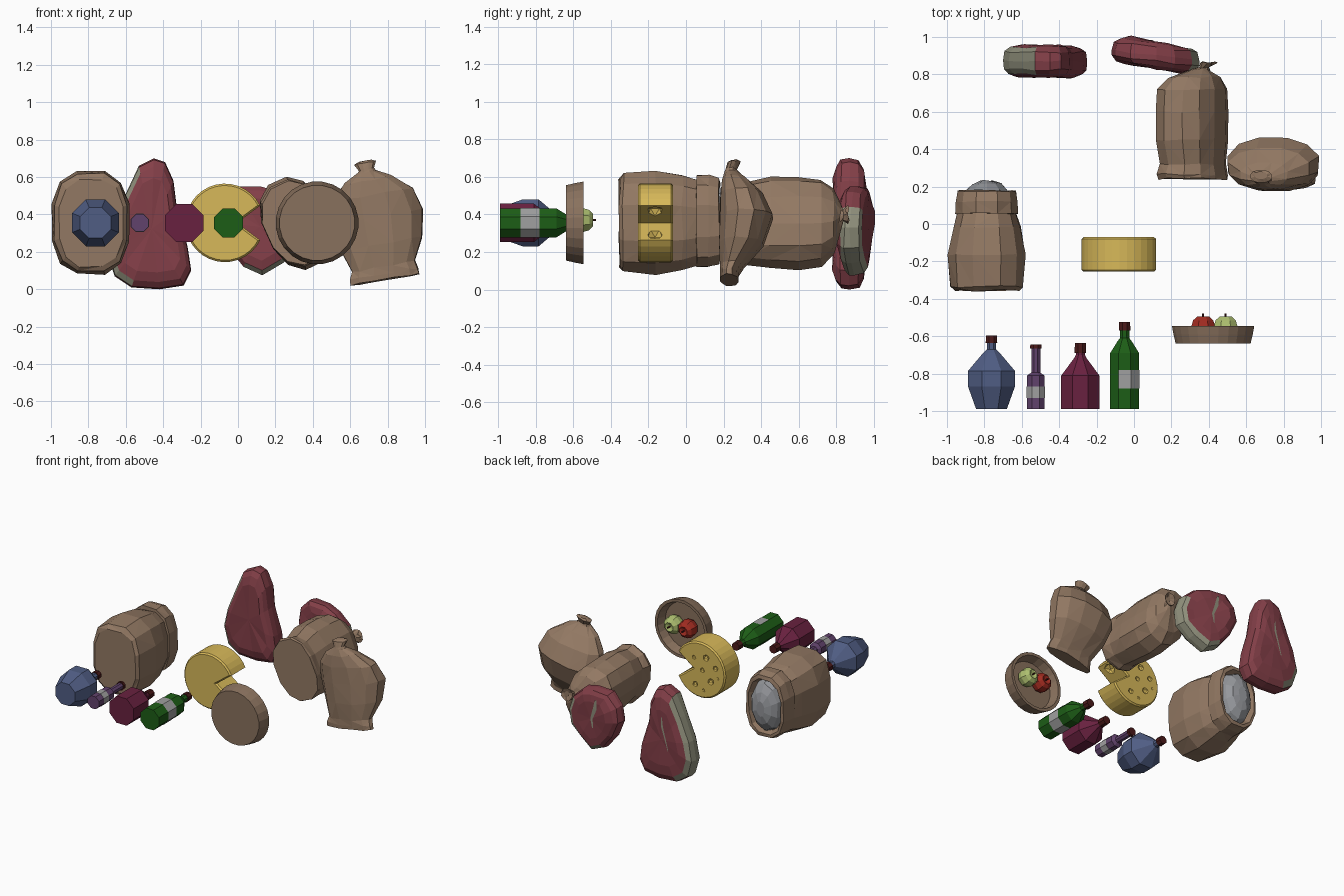
import bpy, bmesh, random
from math import cos, sin, pi, radians
from mathutils import Matrix, Vector

if "Cube" in bpy.data.objects:
    bpy.data.objects.remove(bpy.data.objects["Cube"])

random.seed(4)
Z0 = 0.355  # shared height of the round items


def mat(name, r, g, b):
    m = bpy.data.materials.new(name)
    m.diffuse_color = (r, g, b, 1)
    m.use_nodes = True
    m.node_tree.nodes["Principled BSDF"].inputs["Base Color"].default_value = m.diffuse_color
    return m


burlap = mat("burlap", .29, .19, .125)
flour_m = mat("flour", .30, .31, .33)
wood = mat("wood", .25, .165, .11)
meat_m = mat("meat", .23, .05, .065)
fat_m = mat("fat", .29, .29, .21)
cheese_m = mat("cheese", .68, .48, .10)
cap_m = mat("cap", .07, .01, .01)
label_m = mat("label", .35, .35, .35)
blue = mat("blue_glass", .08, .11, .23)
purple = mat("purple_glass", .12, .055, .15)
maroon = mat("maroon_glass", .14, .015, .05)
green = mat("green_glass", .012, .11, .008)
red_m = mat("red_skin", .36, .025, .015)
lime_m = mat("green_skin", .42, .52, .16)


def finish(bm, name, mats):
    bmesh.ops.recalc_face_normals(bm, faces=bm.faces)
    me = bpy.data.meshes.new(name)
    bm.to_mesh(me)
    bm.free()
    for m in mats:
        me.materials.append(m)
    ob = bpy.data.objects.new(name, me)
    bpy.context.collection.objects.link(ob)
    return ob


def loft(name, rings, n, m, power=2.0, twist=0.0, jitter=0.0, xf=None, tri=False):
    """Rings are (y, centre x, centre z, half width, half height) along +y."""
    bm = bmesh.new()
    loops = []
    for y, cx, cz, rx, rz in rings:
        loop = []
        for k in range(n):
            a = 2 * pi * (k + .5) / n
            c, s = cos(a), sin(a)
            u = rx * abs(c) ** (2 / power) * (1 if c > 0 else -1)
            v = rz * abs(s) ** (2 / power) * (1 if s > 0 else -1)
            j = 1 + random.uniform(-jitter, jitter)
            x = (u * cos(twist) - v * sin(twist)) * j
            z = (u * sin(twist) + v * cos(twist)) * j
            dy = random.uniform(-jitter, jitter) * .25
            loop.append(bm.verts.new((cx + x, y + dy, cz + z)))
        loops.append(loop)
    for a, b in zip(loops, loops[1:]):
        for k in range(n):
            bm.faces.new((a[k], a[(k + 1) % n], b[(k + 1) % n], b[k]))
    bm.faces.new(loops[0])
    bm.faces.new(loops[-1])
    if tri:
        bmesh.ops.triangulate(bm, faces=[f for f in bm.faces if len(f.verts) == 4])
    if xf:
        bm.transform(xf)
    return finish(bm, name, [m])


def turned(name, x, z, profile, n, m):
    k = 1 / cos(pi / n)
    return loft(name, [(y, x, z, r * k, r * k) for y, r in profile], n, m)


# Bottles with caps
bottles = [
    ("blue_bottle", -.762, blue, [(-.99, .082), (-.87, .125), (-.785, .125), (-.69, .045), (-.67, .025), (-.63, .025)], -.595),
    ("purple_bottle", -.525, purple, [(-.99, .047), (-.81, .047), (-.795, .024), (-.66, .024)], -.643),
    ("maroon_bottle", -.287, maroon, [(-.99, .102), (-.81, .102), (-.72, .035), (-.70, .024), (-.685, .024)], -.635),
    ("green_bottle", -.05, green, [(-.99, .077), (-.69, .077), (-.63, .04), (-.61, .025), (-.565, .025)], -.525),
]
for name, x, m, prof, top in bottles:
    turned(name, x, Z0, prof, 8, m)
    turned(name + "_cap", x, Z0, [(prof[-1][0] - .005, .031), (top, .029)], 8, cap_m)

# Bottle labels
turned("purple_label", -.525, Z0, [(-.93, .049), (-.87, .049)], 8, label_m)
bm = bmesh.new()
R = .079 / cos(pi / 8)
cols = []
for k in range(6):
    a = radians(-112.5 + 45 * k)
    cols.append([bm.verts.new((-.05 + R * cos(a), y, Z0 + R * sin(a))) for y in (-.88, -.78)])
for a, b in zip(cols, cols[1:]):
    bm.faces.new((a[0], b[0], b[1], a[1]))
finish(bm, "green_label", [label_m])

# Fruit bowl
turned("bowl", .423, Z0, [(-.64, .20), (-.59, .212), (-.545, .22), (-.545, .198), (-.61, .178)], 24, wood)
for name, x, m in (("red_apple", .37, red_m), ("green_apple", .49, lime_m)):
    turned(name, x, .37, [(-.612, .03), (-.59, .055), (-.55, .064), (-.515, .054),
                          (-.495, .032), (-.507, .01)], 8, m)
    turned(name + "_stem", x, .37, [(-.51, .004), (-.478, .005)], 5, cap_m)

# Cheese wheel with a missing wedge
bm = bmesh.new()
CX = -.07
outline = [(CX + .21 * cos(radians(a)), Z0 + .21 * sin(radians(a))) for a in range(26, 335, 11)]
outline.append((-.005, Z0))
base = bm.faces.new([bm.verts.new((x, -.255, z)) for x, z in outline])
ext = bmesh.ops.extrude_face_region(bm, geom=[base])
bmesh.ops.translate(bm, verts=[v for v in ext["geom"] if isinstance(v, bmesh.types.BMVert)], vec=(0, .185, 0))
bmesh.ops.recalc_face_normals(bm, faces=bm.faces)
rim = [e for e in bm.edges if abs(e.verts[0].co.y - e.verts[1].co.y) < .01]
bmesh.ops.bevel(bm, geom=rim, offset=.01, segments=1, affect='EDGES')
cheese = finish(bm, "cheese_wheel", [cheese_m])

# Cheese holes: on the back face and two hollows in the cut
holes = [(-.20, -.06, .40, .026), (-.16, -.06, .29, .03), (-.12, -.06, .46, .03), (-.09, -.06, .36, .024),
         (-.03, -.06, .24, .026), (-.02, -.06, .44, .022), (-.10, -.06, .21, .018), (-.22, -.06, .33, .016),
         (.085, -.165, .385, .05), (.085, -.165, .325, .05)]
holes[-2] = (.085, -.165, .412, .045)
holes[-1] = (.085, -.165, .298, .045)
bm = bmesh.new()
for x, y, z, r in holes:
    bmesh.ops.create_icosphere(bm, subdivisions=1, radius=r, matrix=Matrix.Translation((x, y, z)))
cutter = finish(bm, "hole_cutter", [cheese_m])
cutter.hide_render = True
mod = cheese.modifiers.new("holes", 'BOOLEAN')
mod.operation, mod.solver, mod.object = 'DIFFERENCE', 'EXACT', cutter
bpy.context.view_layer.update()
cheese.data = bpy.data.meshes.new_from_object(cheese.evaluated_get(bpy.context.evaluated_depsgraph_get()))
cheese.modifiers.clear()
bpy.data.objects.remove(cutter)

# Open sack of flour with a rolled collar
sx = -.787
loft("open_sack", [(-.355, sx, Z0, .175, .24), (-.335, sx, Z0, .20, .268), (-.16, sx, Z0, .212, .282),
                   (-.02, sx, Z0, .185, .255), (.08, sx, Z0, .155, .225)], 12, burlap, 2.6, jitter=.025, tri=True)
loft("sack_collar", [(.055, sx, .365, .15, .215), (.055, sx, .365, .172, .25), (.12, sx, .365, .168, .25),
                     (.175, sx, .365, .162, .235), (.18, sx, .365, .14, .21), (.13, sx, .365, .12, .19)],
     12, burlap, 2.5, jitter=.02, tri=True)
loft("flour", [(.12, sx, .365, .135, .205), (.18, sx, .365, .115, .18), (.215, sx, .365, .08, .125),
               (.23, sx, .365, .035, .06)], 10, flour_m, jitter=.02)

# Tied sack standing upright
loft("tied_sack", [(.24, .312, Z0, .172, .23), (.265, .312, Z0, .172, .235), (.32, .315, Z0, .158, .225),
                   (.45, .31, Z0, .17, .25), (.60, .308, Z0, .175, .257), (.72, .31, Z0, .168, .24),
                   (.785, .325, .365, .125, .18), (.82, .355, .385, .05, .07), (.835, .375, .395, .025, .03),
                   (.865, .40, .40, .045, .05), (.85, .41, .40, .02, .025)],
     12, burlap, 2.3, radians(24), .025, tri=True)

# Tied sack lying on its side: its loft axis is turned up to +z and tilted
xf = (Matrix.Translation((.79, 0, .052)) @ Matrix.Rotation(radians(-10), 4, 'Y')
      @ Matrix(((1, 0, 0, 0), (0, 0, 1, 0), (0, 1, 0, 0), (0, 0, 0, 1))))
loft("lying_sack", [(0, -.005, .23, .19, .05), (.03, -.005, .23, .19, .052), (.07, 0, .245, .175, .065),
                    (.19, .008, .295, .225, .12), (.34, .015, .32, .253, .145), (.46, .01, .295, .225, .115),
                    (.54, 0, .26, .13, .07), (.585, 0, .24, .05, .035), (.60, 0, .24, .042, .03),
                    (.635, 0, .255, .06, .035), (.645, 0, .26, .035, .02)],
     12, burlap, 2.2, 0, .025, xf, True)


# Meat cuts: rounded slabs with a fat edge and a fat seam on the back
def meat(name, outline, layers, is_fat, shear, seam):
    cx = sum(p[0] for p in outline) / len(outline)
    cz = sum(p[1] for p in outline) / len(outline)
    tilt = lambda x, y: y + shear * (x - cx)
    bm = bmesh.new()
    n = len(outline)
    loops = []
    for y, s in layers:
        loops.append([bm.verts.new((cx + (x - cx) * s, tilt(x, y) + random.uniform(-.006, .006), cz + (z - cz) * s))
                      for x, z in outline])
    for i, (a, b) in enumerate(zip(loops, loops[1:])):
        for k in range(n):
            f = bm.faces.new((a[k], a[(k + 1) % n], b[(k + 1) % n], b[k]))
            if 0 < i < len(layers) - 2:
                f.material_index = int(is_fat(f.calc_center_median()))
    for loop in (loops[0], loops[-1]):
        c = bm.verts.new(sum((v.co for v in loop), Vector()) / n)
        for k in range(n):
            bm.faces.new((loop[k], loop[(k + 1) % n], c))
    finish(bm, name, [meat_m, fat_m])
    bm = bmesh.new()
    pairs = []
    for x, z, w in seam:
        y = tilt(x, layers[-1][0]) + .004
        pairs.append([bm.verts.new((x + d, y, z)) for d in (-w, w)])
    for a, b in zip(pairs, pairs[1:]):
        bm.faces.new((a[0], a[1], b[1], b[0]))
    finish(bm, name + "_fat_seam", [fat_m])


meat("long_meat", [(-.45, .70), (-.39, .68), (-.345, .58), (-.325, .42), (-.27, .23), (-.25, .10), (-.29, .02),
                   (-.42, 0), (-.57, .01), (-.66, .07), (-.70, .2), (-.67, .34), (-.60, .51), (-.53, .66)],
     [(.785, .72), (.80, .88), (.825, .98), (.87, 1), (.92, .97), (.945, .84), (.955, .6)],
     lambda c: c.x < -.50 and c.z > .05, -.01,
     [(-.46, .53, .003), (-.47, .42, .008), (-.50, .32, .005), (-.52, .25, .003)])
meat("round_meat", [(-.12, .36), (-.10, .47), (-.02, .55), (.12, .55), (.22, .52), (.31, .44), (.35, .33),
                    (.33, .22), (.24, .14), (.13, .075), (.03, .12), (-.06, .23)],
     [(.83, .7), (.845, .9), (.87, 1), (.90, 1), (.945, .95), (.965, .83), (.975, .6)],
     lambda c: c.x > .2 and c.z < .46 or c.z < .15, -.12,
     [(.07, .49, .008), (.08, .42, .016), (.11, .34, .010), (.10, .27, .004)])
